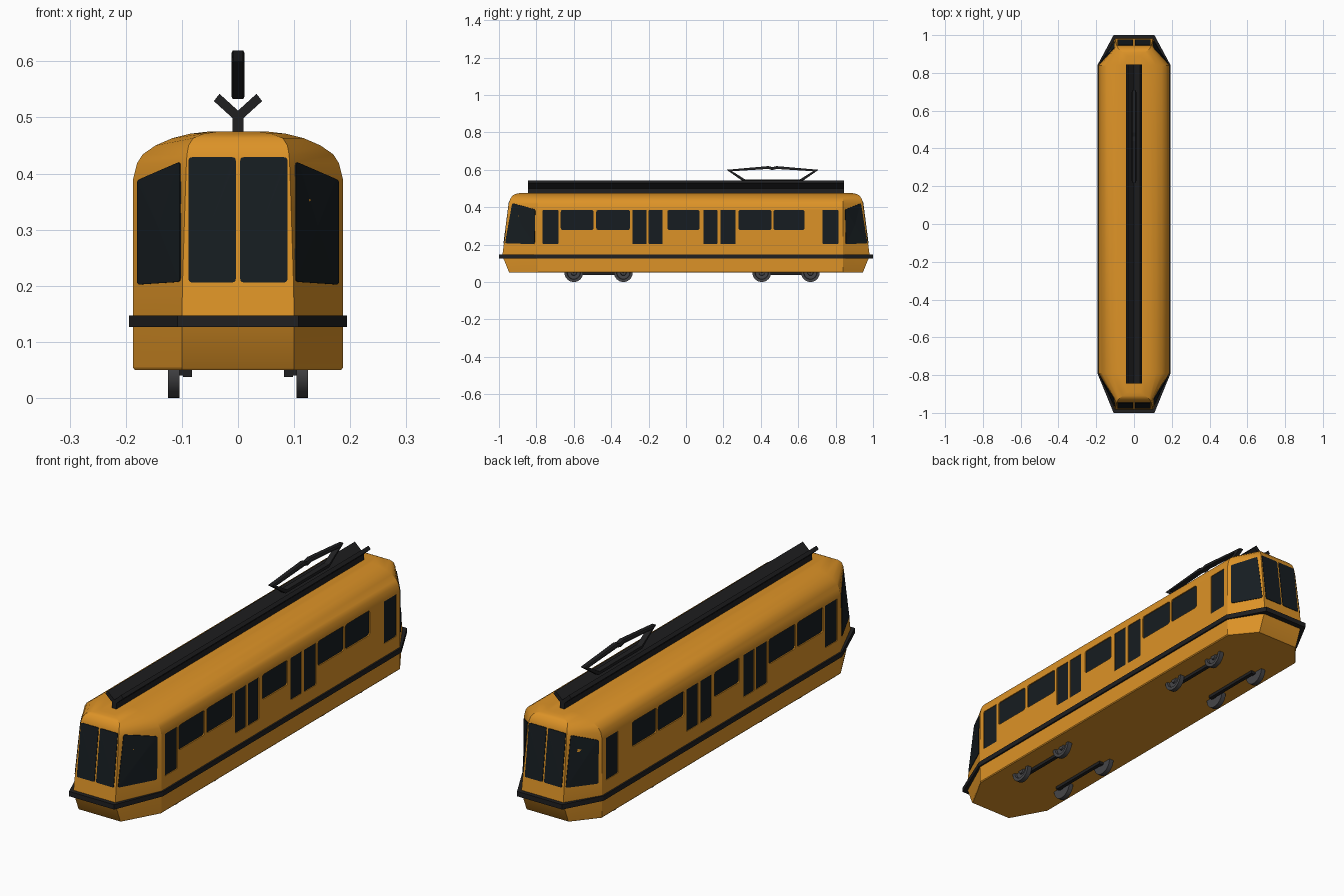
import bpy, bmesh, math
from mathutils import Vector

if "Cube" in bpy.data.objects:
    bpy.data.objects.remove(bpy.data.objects["Cube"])

def material(name, rgb):
    m = bpy.data.materials.new(name)
    m.diffuse_color = (*rgb, 1)
    m.use_nodes = True
    m.node_tree.nodes["Principled BSDF"].inputs["Base Color"].default_value = m.diffuse_color
    return m

ORANGE = material("orange_paint", (0.72, 0.29, 0.02))
BLACK = material("black_trim", (0.014, 0.014, 0.015))
GLASS = material("dark_glass", (0.008, 0.012, 0.015))
STEEL = material("dark_steel", (0.06, 0.06, 0.065))

def finish(name, bm, mat, angle=None):
    bmesh.ops.recalc_face_normals(bm, faces=bm.faces[:])
    me = bpy.data.meshes.new(name)
    bm.to_mesh(me)
    bm.free()
    ob = bpy.data.objects.new(name, me)
    bpy.context.collection.objects.link(ob)
    if mat:
        me.materials.append(mat)
    if angle:
        smooth(ob, angle)
    return ob

def select(ob):
    bpy.ops.object.select_all(action='DESELECT')
    ob.select_set(True)
    bpy.context.view_layer.objects.active = ob

def smooth(ob, angle):
    select(ob)
    bpy.ops.object.shade_smooth_by_angle(angle=math.radians(angle))

def loft(bm, rings, closed=False):
    """Skin equal-length rings; cap both ends, or join last ring to first."""
    rows = [[bm.verts.new(p) for p in r] for r in rings]
    for a, b in zip(rows, rows[1:] + rows[:1] if closed else rows[1:]):
        for i in range(len(a)):
            j = (i + 1) % len(a)
            bm.faces.new((a[i], a[j], b[j], b[i]))
    if not closed:
        bm.faces.new(rows[0])
        bm.faces.new(rows[-1])

def rounded(corners, r=0.008, seg=4):
    """2D outline with its corners softened."""
    out, n = [], len(corners)
    for i in range(n):
        p = Vector(corners[i])
        a = p + (Vector(corners[i - 1]) - p).normalized() * r
        b = p + (Vector(corners[(i + 1) % n]) - p).normalized() * r
        for k in range(seg + 1):
            t = k / seg
            out.append(a * (1 - t) ** 2 + p * 2 * t * (1 - t) + b * t * t)
    return out

def rect(y0, y1, z0, z1):
    return [(y0, z0), (y1, z0), (y1, z1), (y0, z1)]

def slab(bm, outline, x0, x1):
    """Extrude a (y, z) outline along x."""
    loft(bm, [[(x, p[0], p[1]) for p in outline] for x in (x0, x1)])

# Body: eight-sided plan, (z, half width, half end width, end y)
FRONT, BACK = -0.79, 0.84
LEVELS = [(0.05, .184, .1, .943), (0.054, .187, .1, .947), (0.14, .187, .1, .982),
          (0.2, .187, .099, .9743), (0.265, .187, .097, .966), (0.33, .187, .095, .9577),
          (0.39, .187, .093, .950), (0.418, .18, .092, .9465), (0.434, .17, .091, .9435),
          (0.45, .147, .088, .937), (0.463, .117, .08, .925), (0.471, .085, .06, .91),
          (0.475, .05, .035, .89)]

def plan(z, w, e, y):
    return [(w, FRONT, z), (w, BACK, z), (e, y, z), (-e, y, z),
            (-w, BACK, z), (-w, FRONT, z), (-e, -y, z), (e, -y, z)]

bm = bmesh.new()
loft(bm, [plan(*l) for l in LEVELS])
body = finish("body", bm, ORANGE)

# Side openings: windows and doors, mirrored on both sides
WINDOWS = [(-.67, -.495), (-.48, -.30), (-.10, .072), (.28, .457), (.468, .634)]
DOORS = [(-.767, -.682), (-.286, -.211), (-.2, -.125), (.093, .168), (.184, .265), (.73, .815)]
outlines = {"side_windows": [rounded(rect(*w, .278, .385), .012) for w in WINDOWS],
            "door_panels": [rounded(rect(*d, .203, .385), .005) for d in DOORS]}
cut = bmesh.new()
for name, shapes in outlines.items():
    bm = bmesh.new()
    for o in shapes:
        depth = .182 if name == "side_windows" else .184
        for s in (-1, 1):
            slab(cut, o, s * .179, s * .2)
            slab(bm, o, s * .178, s * depth)
    finish(name, bm, GLASS)
cutter = finish("opening_cutter", cut, None)
cutter.hide_render = True
mod = body.modifiers.new("openings", 'BOOLEAN')
mod.operation, mod.solver, mod.object = 'DIFFERENCE', 'EXACT', cutter
select(body)
bpy.ops.object.modifier_apply(modifier=mod.name)
bpy.data.objects.remove(cutter)
smooth(body, 24)

# Cab windows laid on the sloping end faces
def on_end(x, z, end, corner, off):
    for a, b in zip(LEVELS, LEVELS[1:]):
        if a[0] <= z <= b[0]:
            t = (z - a[0]) / (b[0] - a[0])
            w, e, y = (a[i] + (b[i] - a[i]) * t for i in (1, 2, 3))
    if not corner:
        return Vector((x, end * (y + off), z))
    ys = BACK if end > 0 else -FRONT
    n = Vector((y - ys, w - e)).normalized() * off
    py = ys + (y - ys) * (w - abs(x)) / (w - e)
    return Vector((math.copysign(abs(x) + n.x, x), end * (py + n.y), z))

def cab_pane(bm, corners, side, end, corner):
    o = rounded(corners, .006)
    c = sum(o, Vector((0, 0))) / len(o)
    place = lambda p, off: on_end(side * p[0], p[1], end, corner, off)
    mid = bm.verts.new(place(c, .0025))
    outer = [bm.verts.new(place(p, .0025)) for p in o]
    inner = [bm.verts.new(place(p, -.004)) for p in o]
    for i in range(len(o)):
        j = (i + 1) % len(o)
        bm.faces.new((mid, outer[i], outer[j]))
        bm.faces.new((outer[i], inner[i], inner[j], outer[j]))
    bm.faces.new(inner)

for end, label in ((-1, "front"), (1, "back")):
    bm = bmesh.new()
    for s in (-1, 1):
        cab_pane(bm, rect(.004, .088, .206, .429), s, end, False)
        cab_pane(bm, [(.102, .207), (.178, .202), (.178, .388), (.102, .421)], s, end, True)
    finish(label + "_cab_windows", bm, GLASS)

# Bumper belt around the body
bm = bmesh.new()
loft(bm, [plan(z, w, .108, y) for z, w, y in
          ((.126, .18, .96), (.126, .194, 1.0), (.147, .194, 1.0), (.147, .18, .96))], closed=True)
finish("bumper_belt", bm, BLACK)

# Y-shaped roof rail
half = [(.01, .47), (.01, .499), (.043, .529), (.033, .542)]
profile = half + [(0, .512)] + [(-x, z) for x, z in reversed(half)]
bm = bmesh.new()
loft(bm, [[(x, y, z) for x, z in profile] for y in (-.845, .845)])
finish("roof_rail", bm, BLACK)

# Pantograph: closed bent bar, mitred, with a notch at the top
path = [Vector(p) for p in ((.315, .54), (.232, .596), (.44, .612), (.462, .606),
                            (.484, .612), (.694, .596), (.61, .54))]
rings = []
for i, p in enumerate(path):
    d0, d1 = (p - path[i - 1]).normalized(), (path[(i + 1) % len(path)] - p).normalized()
    n = Vector((-d0.y - d1.y, d0.x + d1.x)).normalized()
    n *= .0075 / max(n.dot(Vector((-d0.y, d0.x))), .5)
    rings.append([(x, *(p + n * k)) for x, k in ((-.009, 1), (.009, 1), (.012, 0.3),
                                                (.012, -1), (-.012, -1), (-.012, 0.3))])
bm = bmesh.new()
loft(bm, rings, closed=True)
finish("pantograph", bm, BLACK)

# Wheels: lathed discs with a recessed outer face and a hub
SECTION = [(.104, .002), (.104, .05), (.125, .05), (.125, .036), (.115, .034),
           (.115, .016), (.122, .014), (.122, .002)]
AXLES = (-.6, -.335, .405, .665)
for i, y in enumerate(AXLES):
    bm = bmesh.new()
    for s in (-1, 1):
        loft(bm, [[(s * x, y + r * math.cos(a), .05 + r * math.sin(a)) for x, r in SECTION]
                  for a in (k * math.tau / 32 for k in range(32))], closed=True)
    finish(f"wheel_pair_{i + 1}", bm, STEEL, 30)

# Bogie side bars joining the wheels
for label, y0, y1 in (("front", *AXLES[:2]), ("back", *AXLES[2:])):
    bm = bmesh.new()
    for s in (-1, 1):
        slab(bm, rect(y0 - .01, y1 + .01, .037, .06), s * .082, s * .098)
        for y in (y0, y1):
            slab(bm, rect(y - .01, y + .01, .04, .06), s * .096, s * .106)
    finish(label + "_bogie_bars", bm, BLACK)
